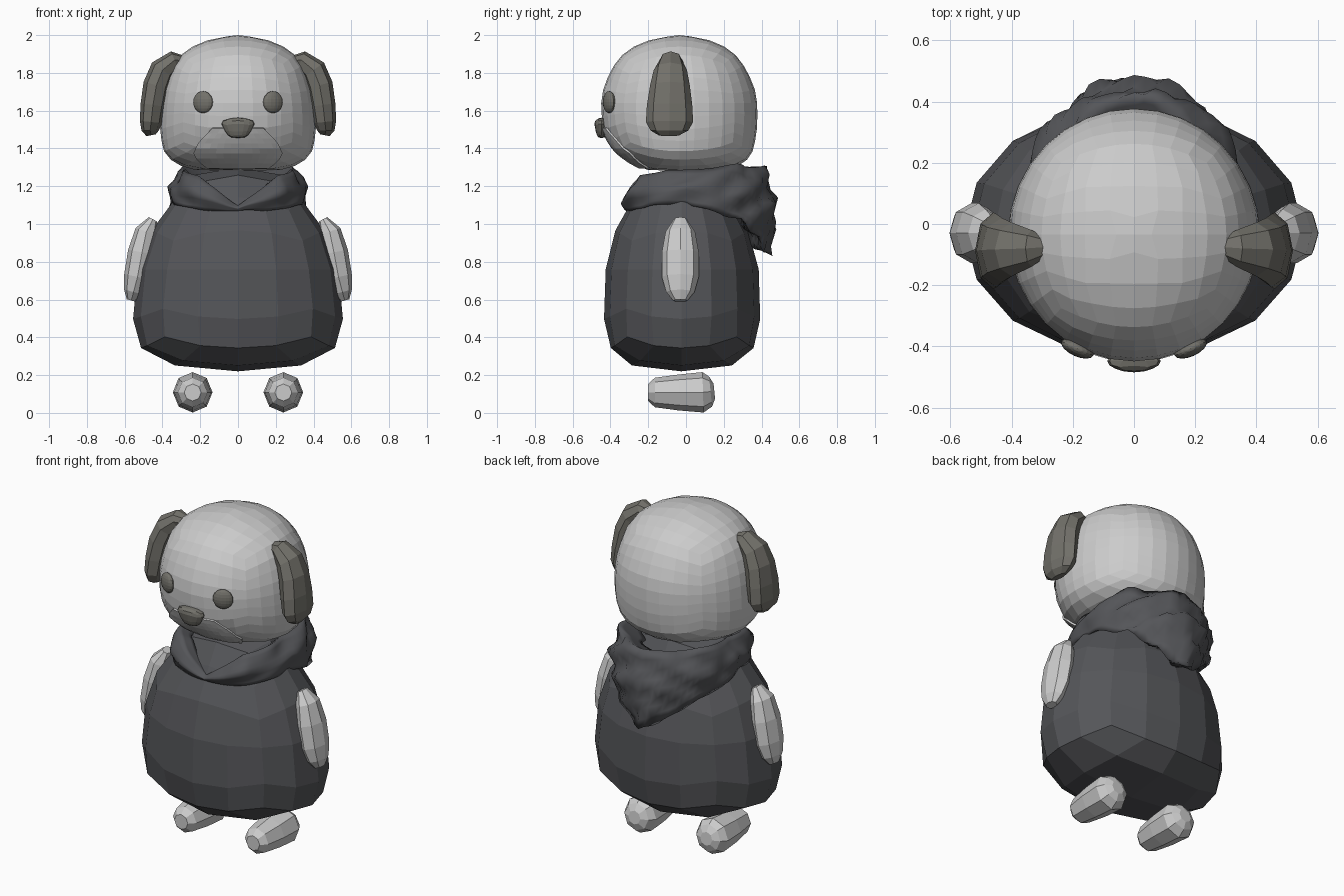
import bpy, bmesh, math
from mathutils import Vector, noise
from mathutils.bvhtree import BVHTree

if "Cube" in bpy.data.objects:
    bpy.data.objects.remove(bpy.data.objects["Cube"])


def paint(name, rgb):
    m = bpy.data.materials.new(name)
    m.diffuse_color = (*rgb, 1)
    m.use_nodes = True
    m.node_tree.nodes["Principled BSDF"].inputs["Base Color"].default_value = m.diffuse_color
    return m


CLOTH = paint("dark_cloth", (0.09, 0.092, 0.10))
DARK = paint("dark_fur", (0.17, 0.165, 0.145))


def finish(bm, name, mat=None, mirror=False):
    bmesh.ops.recalc_face_normals(bm, faces=bm.faces)
    me = bpy.data.meshes.new(name)
    bm.to_mesh(me)
    bm.free()
    ob = bpy.data.objects.new(name, me)
    bpy.context.collection.objects.link(ob)
    if mat:
        me.materials.append(mat)
    if mirror:
        ob.modifiers.new("mirror", 'MIRROR').use_mirror_merge = False
    return ob


def lerp_rows(rows, k):
    """Interpolate rows keyed on their first value."""
    for a, b in zip(rows, rows[1:]):
        if k <= b[0]:
            t = max(0, (k - a[0]) / (b[0] - a[0]))
            return [p + (q - p) * t for p, q in zip(a[1:], b[1:])]
    return list(rows[-1][1:])


def round_form(cuts, rows, yc, low=1.0):
    """Cube-sphere reshaped to rows of (z, half width, front depth, back depth)."""
    bm = bmesh.new()
    bmesh.ops.create_cube(bm, size=2)
    bmesh.ops.subdivide_edges(bm, edges=bm.edges[:], cuts=cuts, use_grid_fill=True)
    lo, hi = rows[0][0], rows[-1][0]
    for v in bm.verts:
        d = Vector([math.tan(c * math.pi / 4) for c in v.co]).normalized()
        u = -(-d.z) ** low if d.z < 0 else d.z
        z = lo + (hi - lo) * (u + 1) / 2
        w, f, b = lerp_rows(rows, z)
        h = math.hypot(d.x, d.y) or 1
        v.co = (w * d.x / h, yc + (f if d.y < 0 else b) * d.y / h, z)
    return bm


def loft(name, path, side, mat=None, sides=8):
    """Path of (point, radius across path, radius along side), capped and mirrored."""
    bm = bmesh.new()
    pts = [Vector(p[0]) for p in path]
    side = Vector(side)
    rings = []
    for i, (_, ra, rb) in enumerate(path):
        t = (pts[min(i + 1, len(pts) - 1)] - pts[max(i - 1, 0)]).normalized()
        n = t.cross(side).normalized()
        rings.append([bm.verts.new(pts[i] + n * ra * math.cos(a) + side * rb * math.sin(a))
                      for a in (2 * math.pi * k / sides for k in range(sides))])
    for a, b in zip(rings, rings[1:]):
        for k in range(sides):
            j = (k + 1) % sides
            bm.faces.new((a[k], a[j], b[j], b[k]))
    bm.faces.new(rings[0])
    bm.faces.new(rings[-1])
    return finish(bm, name, mat, True)


# Head
head = round_form(7, [
    (1.28, 0, 0, 0), (1.287, .23, .17, .24), (1.31, .31, .23, .32), (1.35, .37, .29, .37),
    (1.4, .40, .35, .395), (1.5, .412, .402, .41), (1.62, .408, .417, .415),
    (1.72, .392, .402, .398), (1.82, .358, .362, .355), (1.9, .298, .298, .293),
    (1.95, .225, .225, .222), (1.985, .125, .125, .125), (2.0, 0, 0, 0)], -.035)
tree = BVHTree.FromBMesh(head)
finish(head, "head")

# Muzzle patch laid over the lower face
bm = bmesh.new()
grid = []
for i in range(9):
    z = 1.30 + (1.51 - 1.30) * i / 8
    w = lerp_rows([(1.29, .15), (1.34, .215), (1.38, .235), (1.44, .205), (1.51, .135)], z)[0]
    row = []
    for j in range(13):
        x = w * (j / 6 - 1)
        hit, nor, _, _ = tree.ray_cast(Vector((x, -2, z)), Vector((0, 1, 0)))
        row.append(bm.verts.new(hit + Vector((0, -.008, -.002))))
    grid.append(row)
for a, b in zip(grid, grid[1:]):
    for j in range(12):
        bm.faces.new((a[j], a[j + 1], b[j + 1], b[j]))
muzzle = finish(bm, "muzzle")
solid = muzzle.modifiers.new("thickness", 'SOLIDIFY')
solid.thickness, solid.offset = .01, 0

# Nose
finish(round_form(3, [(1.455, 0, 0, 0), (1.46, .045, .02, .03), (1.49, .068, .03, .03),
                      (1.53, .088, .037, .03), (1.555, .075, .03, .03), (1.563, 0, 0, 0)],
                  -.448), "nose", DARK)

# Eyes
bm = bmesh.new()
bmesh.ops.create_uvsphere(bm, u_segments=16, v_segments=10, radius=1)
for v in bm.verts:
    p = Vector((v.co.x * .057, v.co.y * .026, v.co.z * .058))
    c, s = math.cos(.42), math.sin(.42)
    v.co = (.185 + p.x * c - p.y * s, -.407 + p.x * s + p.y * c, 1.645 + p.z)
finish(bm, "eyes", DARK, True)

# Ears
loft("ears", [((.285, -.075, 1.865), .025, .03), ((.335, -.08, 1.868), .05, .06),
              ((.40, -.083, 1.815), .068, .088), ((.432, -.085, 1.735), .07, .105),
              ((.45, -.087, 1.63), .066, .12), ((.46, -.087, 1.54), .06, .125),
              ((.465, -.088, 1.495), .046, .10), ((.46, -.09, 1.47), .025, .055)],
     (0, 1, 0), DARK)

# Body
finish(round_form(3, [
    (.22, 0, 0, 0), (.235, .25, .21, .21), (.26, .38, .29, .30), (.33, .505, .365, .375),
    (.4, .547, .405, .415), (.57, .562, .412, .42), (.76, .53, .40, .41), (.9, .49, .375, .38),
    (1.0, .44, .335, .34), (1.1, .36, .28, .28), (1.2, .28, .21, .22),
    (1.28, .22, .17, .18), (1.3, 0, 0, 0)], -.025, .75), "body", CLOTH)

# Arms and feet
loft("arms", [((.45, -.03, 1.025), .025, .035), ((.485, -.03, .96), .06, .078),
              ((.508, -.03, .85), .075, .098), ((.532, -.03, .72), .072, .098),
              ((.553, -.03, .64), .052, .075), ((.565, -.03, .595), .025, .038)], (0, 1, 0))
loft("feet", [((.24, -.20, .108), .045, .045), ((.24, -.165, .108), .078, .078),
              ((.24, -.04, .108), .095, .098), ((.24, .09, .109), .107, .105),
              ((.24, .13, .113), .08, .08), ((.24, .15, .115), .04, .04)], (1, 0, 0))

# Hood: collar cross-sections (angle from front, then radius/height pairs) swept round the neck
KEYS = [
    (0, .26, 1.07, .31, 1.065, .325, 1.08, .31, 1.10, .26, 1.09),
    (40, .29, 1.09, .35, 1.08, .38, 1.16, .33, 1.26, .25, 1.22),
    (90, .30, 1.13, .35, 1.11, .355, 1.2, .28, 1.29, .22, 1.23),
    (135, .31, 1.10, .40, 1.02, .42, 1.16, .36, 1.31, .25, 1.23),
    (180, .34, .90, .44, .82, .485, 1.07, .42, 1.30, .26, 1.21)]
bm = bmesh.new()
N = 80
rings = []
for i in range(N):
    a = 360 * i / N
    sec = lerp_rows(KEYS, min(a, 360 - a))
    back = max(0, -math.cos(math.radians(a)))
    ra = math.radians(a)
    ring = []
    for k in range(20):
        p, f = k // 4, k % 4 / 4
        q = (p + 1) % 5
        r = sec[2 * p] * (1 - f) + sec[2 * q] * f
        z = sec[2 * p + 1] * (1 - f) + sec[2 * q + 1] * f
        x, y = r * math.sin(ra), -r * math.cos(ra)
        # diagonal drape folds, deeper toward the back
        fold = (.007 + .009 * back) * (math.sin(40 * z + 7 * abs(ra - math.pi))
                                       + 1.6 * noise.noise(Vector((x, y, z)) * 11))
        ring.append(bm.verts.new((x * (1 + fold / r), y * (1 + fold / r), z + fold * .6)))
    rings.append(ring)
for i in range(N):
    a, b = rings[i], rings[(i + 1) % N]
    for k in range(20):
        j = (k + 1) % 20
        bm.faces.new((a[k], a[j], b[j], b[k]))
for f in bm.faces:
    f.smooth = True
finish(bm, "hood", CLOTH)
